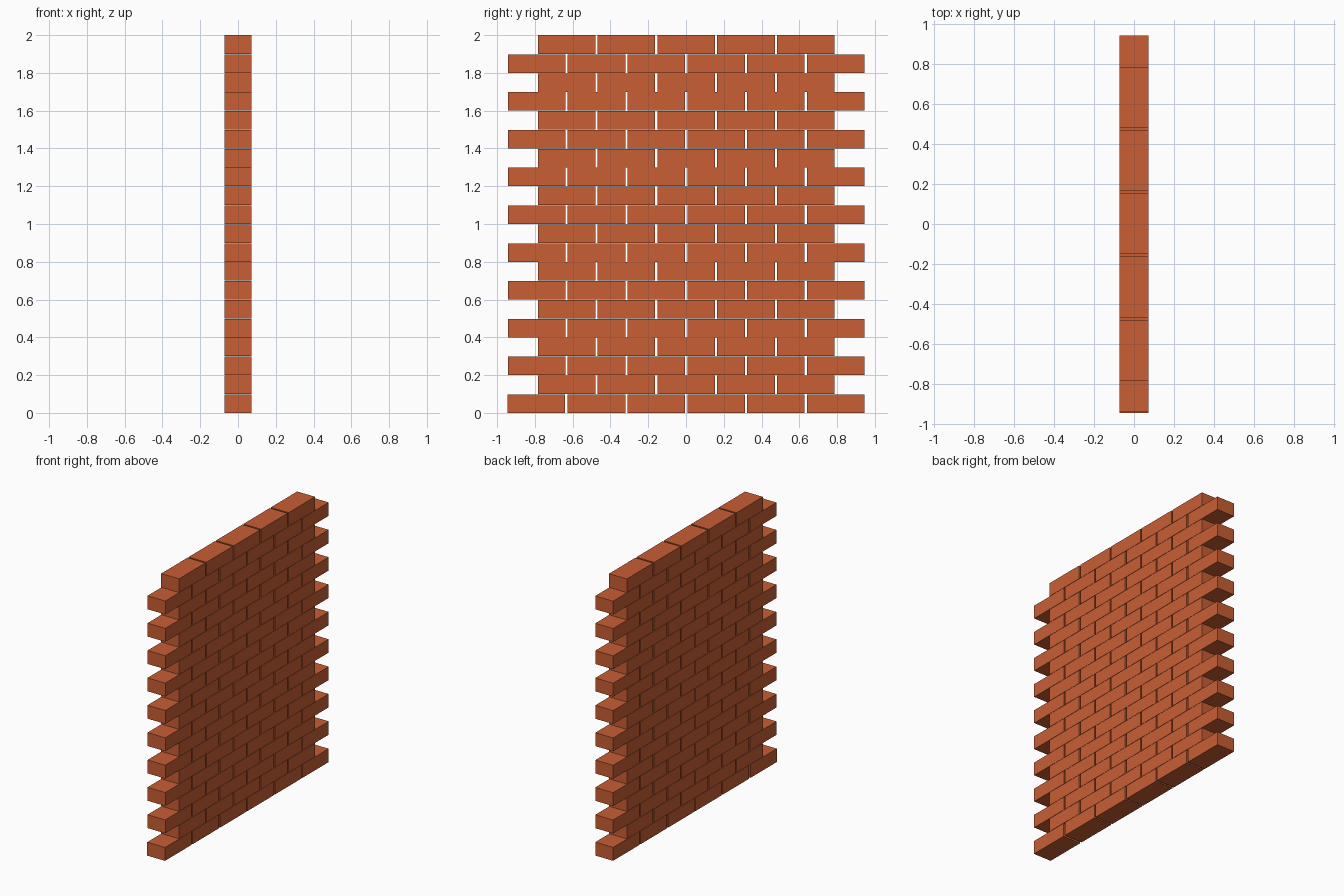
import bpy
import bmesh
from mathutils import Matrix

if "Cube" in bpy.data.objects:
    bpy.data.objects.remove(bpy.data.objects["Cube"])

ROWS, ROW_H = 20, 0.1
PITCH, JOINT, BED = 0.3166, 0.012, 0.002   # brick spacing and joint gaps
THICK = 0.144
CENTRE_Y = 0.001

brick_mat = bpy.data.materials.new("brick orange")
brick_mat.diffuse_color = (0.578, 0.112, 0.034, 1.0)
brick_mat.use_nodes = True
brick_mat.node_tree.nodes["Principled BSDF"].inputs["Base Color"].default_value = brick_mat.diffuse_color


def add_brick(bm, y0, y1, z0, z1):
    """One flat-sided brick spanning the wall thickness."""
    m = (Matrix.Translation((0, (y0 + y1) / 2, (z0 + z1) / 2))
         @ Matrix.Diagonal((THICK, y1 - y0, z1 - z0, 1)))
    bmesh.ops.create_cube(bm, size=1, matrix=m)


# Alternating courses of six and five bricks in running bond
for row in range(ROWS):
    count = 6 if row % 2 == 0 else 5
    start = CENTRE_Y - (count * PITCH - JOINT) / 2
    z0 = row * ROW_H
    z1 = z0 + ROW_H - (BED if row < ROWS - 1 else 0)
    bm = bmesh.new()
    for i in range(count):
        shift = -0.003 if row == 0 and i == 0 else 0   # bottom end brick sits slightly out
        y0 = start + i * PITCH + shift
        add_brick(bm, y0, y0 + PITCH - JOINT, z0, z1)
    name = f"brick_course_{row + 1:02d}"
    mesh = bpy.data.meshes.new(name)
    bm.to_mesh(mesh)
    bm.free()
    mesh.materials.append(brick_mat)
    bpy.context.collection.objects.link(bpy.data.objects.new(name, mesh))
